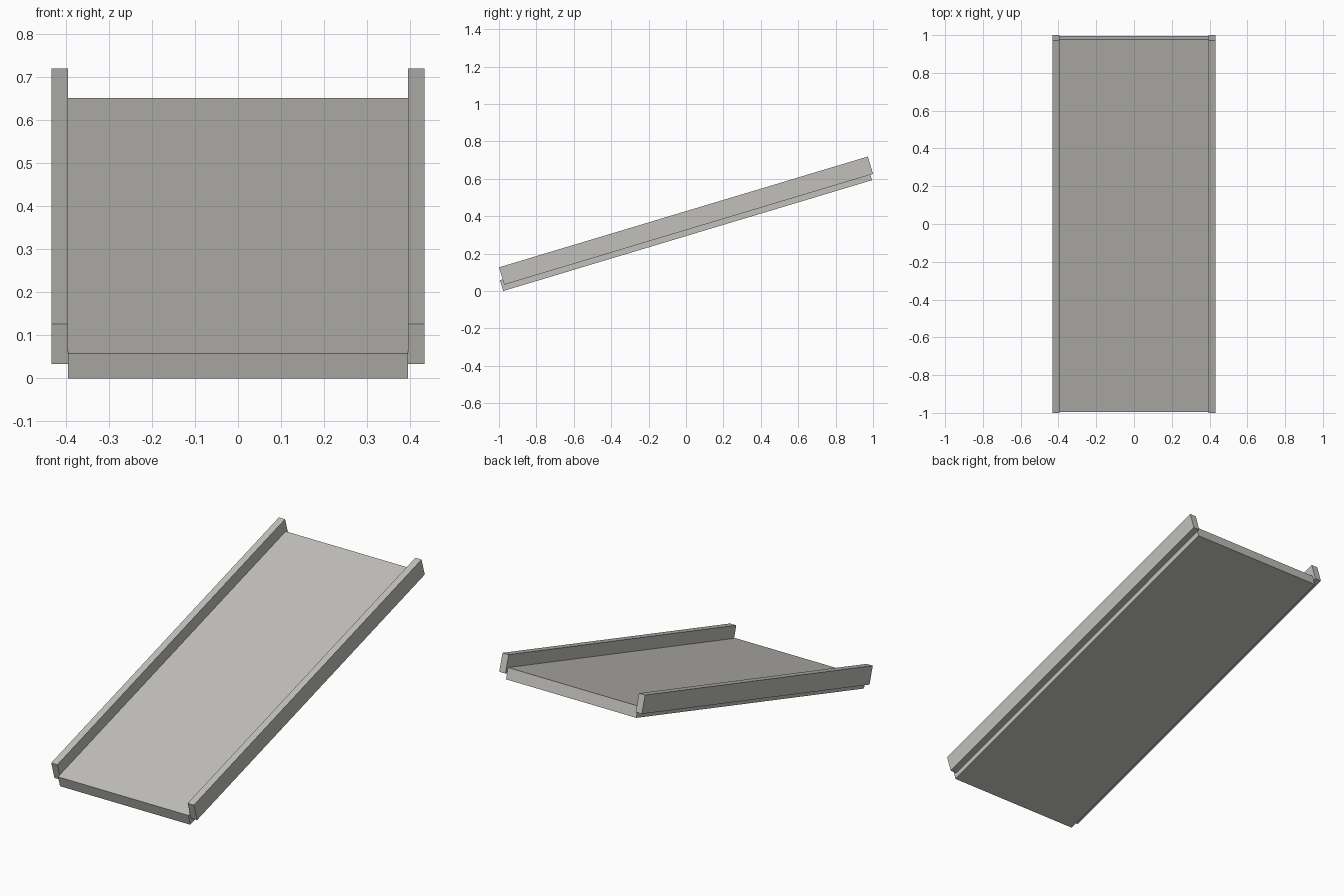
import bpy
import math

default = bpy.data.objects.get("Cube")
if default:
    bpy.data.objects.remove(default, do_unlink=True)

SLOPE = math.radians(16.72)
LENGTH = 2.059
DECK_WIDTH, DECK_THICK, DECK_Z = 0.79, 0.0605, 0.325
RAIL_WIDTH, RAIL_HEIGHT, RAIL_Z = 0.0375, 0.097, 0.376

# Warm grey metal
grey = bpy.data.materials.new("warm_grey")
grey.use_nodes = True
colour = (0.54, 0.53, 0.50, 1)
grey.diffuse_color = colour
grey.node_tree.nodes["Principled BSDF"].inputs["Base Color"].default_value = colour


def sloped_box(name, x, z, width, height):
    """Box tilted so that it rises towards the back."""
    bpy.ops.mesh.primitive_cube_add(size=1, location=(x, 0, z), rotation=(SLOPE, 0, 0))
    box = bpy.context.object
    box.name = name
    box.scale = (width, LENGTH, height)
    box.data.materials.append(grey)
    return box


# Ramp surface
sloped_box("ramp_deck", 0, DECK_Z, DECK_WIDTH, DECK_THICK)

# Raised side rails, flush against the deck edges
for side, sign in (("left", 1), ("right", -1)):
    x = sign * (DECK_WIDTH + RAIL_WIDTH) / 2
    sloped_box(side + "_rail", x, RAIL_Z, RAIL_WIDTH, RAIL_HEIGHT)
